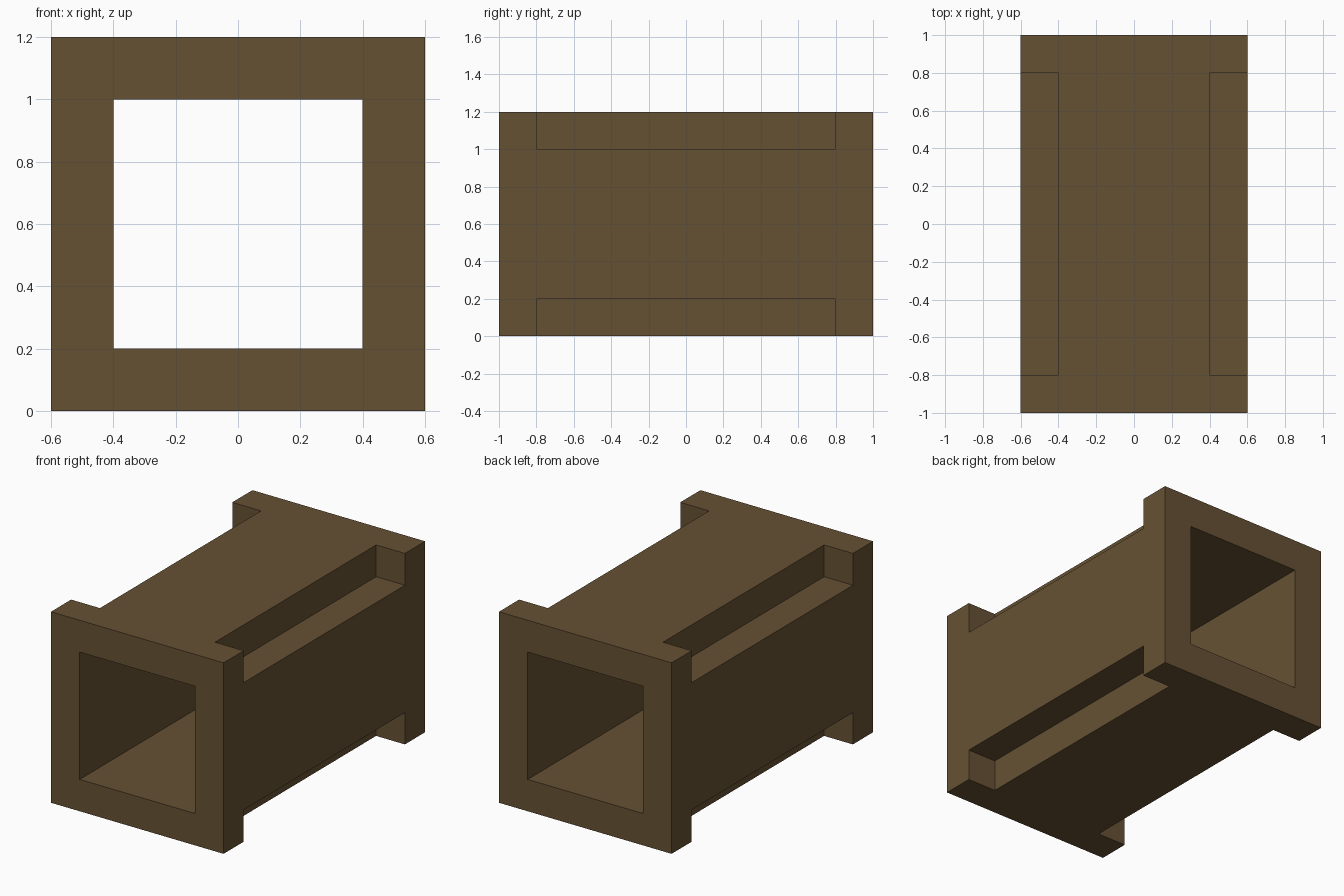
import bpy
import bmesh

cube = bpy.data.objects.get("Cube")
if cube:
    bpy.data.objects.remove(cube, do_unlink=True)

# Brown material
brown = bpy.data.materials.new("brown")
brown.use_nodes = True
color = (0.133, 0.083, 0.033, 1.0)
brown.diffuse_color = color
brown.node_tree.nodes["Principled BSDF"].inputs["Base Color"].default_value = color

# Cut planes that divide the tube into blocks along x, y and z
cuts = ((-0.6, -0.4, 0.4, 0.6), (-1.0, -0.8, 0.8, 1.0), (0.0, 0.2, 1.0, 1.2))


def solid(cell):
    """End collars are full square rings; the middle span has no corner blocks."""
    if any(i not in (0, 1, 2) for i in cell):
        return False
    x, y, z = cell
    if x == 1 and z == 1:
        return False                      # open bore
    corner = x != 1 and z != 1
    return not (corner and y == 1)        # long corner notches


bm = bmesh.new()
corners = {}


def vert(index):
    if index not in corners:
        corners[index] = bm.verts.new([cuts[a][index[a]] for a in range(3)])
    return corners[index]


# Skin every block side that faces open space
cells = [(x, y, z) for x in range(3) for y in range(3) for z in range(3)]
for cell in filter(solid, cells):
    for axis in range(3):
        b, c = (axis + 1) % 3, (axis + 2) % 3
        for side in (0, 1):
            neighbour = list(cell)
            neighbour[axis] += 1 if side else -1
            if solid(neighbour):
                continue
            quad = []
            for db, dc in ((0, 0), (1, 0), (1, 1), (0, 1)):
                index = list(cell)
                index[axis] += side
                index[b] += db
                index[c] += dc
                quad.append(vert(tuple(index)))
            bm.faces.new(quad if side else quad[::-1])

mesh = bpy.data.meshes.new("notched_square_tube")
bm.to_mesh(mesh)
bm.free()
mesh.materials.append(brown)
tube = bpy.data.objects.new("notched_square_tube", mesh)
bpy.context.scene.collection.objects.link(tube)
